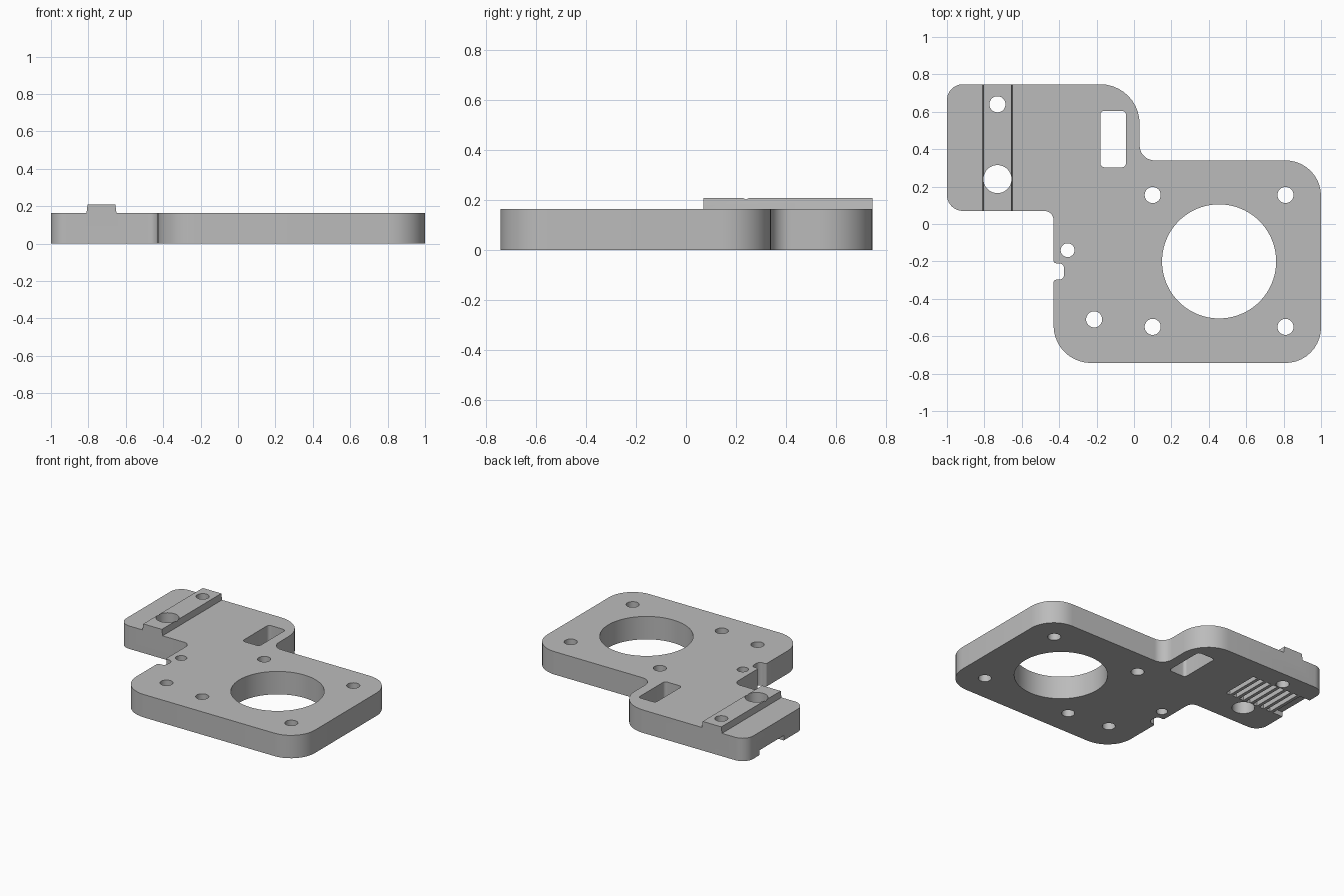
import bpy, bmesh, math
from mathutils import Vector

if "Cube" in bpy.data.objects:
    bpy.data.objects.remove(bpy.data.objects["Cube"])

T = 0.165          # plate thickness
TOP = 0.21         # top of raised rib


def rounded(corners, seg=10):
    """Turn (x, y, radius) corners into a filleted closed outline."""
    out, n = [], len(corners)
    for i, (x, y, r) in enumerate(corners):
        p = Vector((x, y))
        if r == 0:
            out.append(p)
            continue
        a = (Vector(corners[i - 1][:2]) - p).normalized()
        b = (Vector(corners[(i + 1) % n][:2]) - p).normalized()
        half = a.angle(b) / 2
        c = p + (a + b).normalized() * (r / math.sin(half))
        s = p + a * (r / math.tan(half)) - c
        e = p + b * (r / math.tan(half)) - c
        a0 = math.atan2(s.y, s.x)
        d = (math.atan2(e.y, e.x) - a0 + math.pi) % (2 * math.pi) - math.pi
        for k in range(seg + 1):
            t = a0 + d * k / seg
            out.append(c + Vector((math.cos(t), math.sin(t))) * r)
    return out


def circle(x, y, r, n=40):
    return [Vector((x + r * math.cos(2 * math.pi * k / n),
                    y + r * math.sin(2 * math.pi * k / n))) for k in range(n)]


def box(x0, x1, y0, y1, r=0):
    return rounded([(x0, y0, r), (x1, y0, r), (x1, y1, r), (x0, y1, r)], 6)


def prism(bm, pts, lo, hi, along_y=False):
    """Extrude an outline along z, or an x-z profile along y."""
    def at(p, h):
        return (p.x, h, p.y) if along_y else (p.x, p.y, h)
    a = [bm.verts.new(at(p, lo)) for p in pts]
    b = [bm.verts.new(at(p, hi)) for p in pts]
    bm.faces.new(a)
    bm.faces.new(b)
    for i in range(len(pts)):
        j = (i + 1) % len(pts)
        bm.faces.new((a[i], a[j], b[j], b[i]))


def finish(bm, name):
    bmesh.ops.recalc_face_normals(bm, faces=bm.faces[:])
    me = bpy.data.meshes.new(name)
    bm.to_mesh(me)
    bm.free()
    ob = bpy.data.objects.new(name, me)
    bpy.context.collection.objects.link(ob)
    return ob


def boolean(target, tool, op):
    m = target.modifiers.new(op, 'BOOLEAN')
    m.operation, m.solver, m.object = op, 'EXACT', tool
    bpy.context.view_layer.objects.active = target
    bpy.ops.object.modifier_apply(modifier=m.name)
    bpy.data.objects.remove(tool, do_unlink=True)


# Mounting plate outline, with the small notch on the left edge
bm = bmesh.new()
prism(bm, rounded([
    (-1, 0.07, 0.085), (-1, 0.747, 0.085), (0.03, 0.747, 0.21),
    (0.03, 0.34, 0.08), (1, 0.34, 0.19), (1, -0.743, 0.19),
    (-0.43, -0.743, 0.2), (-0.43, -0.298, 0.015), (-0.373, -0.298, 0.03),
    (-0.373, -0.21, 0.03), (-0.43, -0.21, 0.015), (-0.43, 0.07, 0.05)]), 0, T)
plate = finish(bm, "mounting_plate")

# Raised guide rib with slightly tapered sides
bm = bmesh.new()
profile = [(-0.81, 0.1), (-0.65, 0.1), (-0.65, T), (-0.656, TOP), (-0.804, TOP), (-0.81, T)]
prism(bm, [Vector(p) for p in profile], 0.07, 0.747, along_y=True)
boolean(plate, finish(bm, "guide_rib"), 'UNION')

# Through holes: motor bore, screw holes and slot
bm = bmesh.new()
prism(bm, circle(0.455, -0.2, 0.305, 96), -0.1, 0.4)
for x in (0.1, 0.81):
    for y in (0.155, -0.55):
        prism(bm, circle(x, y, 0.043), -0.1, 0.4)
for x, y, r in ((-0.73, 0.64, 0.043), (-0.73, 0.24, 0.075),
                (-0.355, -0.14, 0.037), (-0.213, -0.51, 0.043)):
    prism(bm, circle(x, y, r), -0.1, 0.4)
prism(bm, box(-0.18, -0.043, 0.303, 0.605, 0.022), -0.1, 0.4)

# Belt tooth grooves underneath, the last one open to the left edge
for i in range(8):
    x1 = -0.52 - 0.057 * i
    x0 = x1 - 0.034 if i < 7 else -1.1
    prism(bm, box(x0, x1, 0.315, 0.592), -0.1, 0.035)
boolean(plate, finish(bm, "hole_cutter"), 'DIFFERENCE')

# Single grey finish
mat = bpy.data.materials.new("grey")
mat.diffuse_color = (0.5, 0.5, 0.5, 1)
mat.use_nodes = True
mat.node_tree.nodes["Principled BSDF"].inputs["Base Color"].default_value = mat.diffuse_color
plate.data.materials.clear()
plate.data.materials.append(mat)
for f in plate.data.polygons:
    f.material_index = 0

plate.select_set(True)
bpy.context.view_layer.objects.active = plate
bpy.ops.object.shade_smooth_by_angle(angle=math.radians(30))
